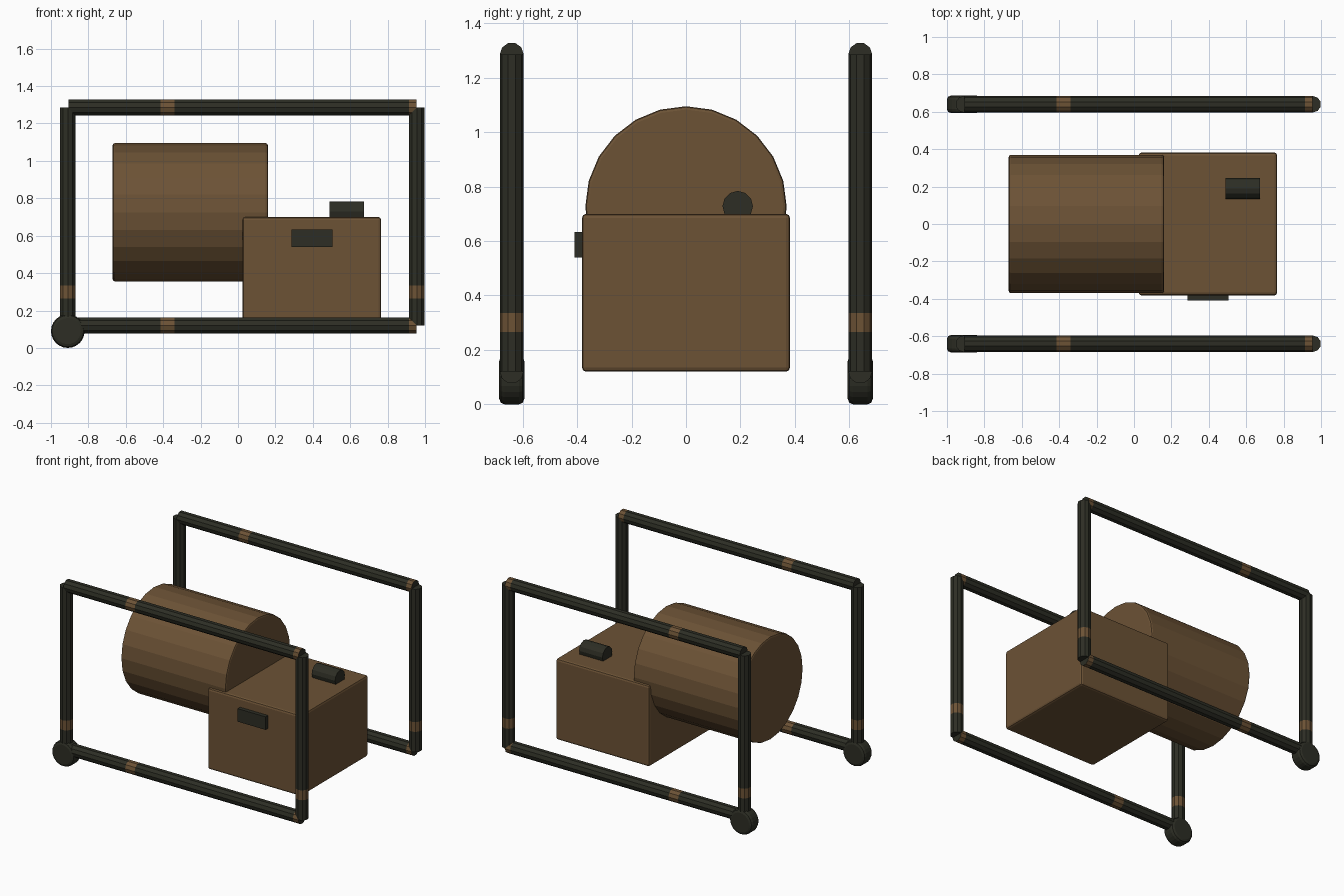
import bpy
import bmesh
import math
from mathutils import Matrix, Vector

if "Cube" in bpy.data.objects:
    bpy.data.objects.remove(bpy.data.objects["Cube"], do_unlink=True)


def make_material(name, colour):
    mat = bpy.data.materials.new(name)
    mat.use_nodes = True
    mat.diffuse_color = (*colour, 1)
    mat.node_tree.nodes["Principled BSDF"].inputs["Base Color"].default_value = (*colour, 1)
    return mat


brown = make_material("brown", (0.15, 0.085, 0.036))
dark = make_material("dark olive", (0.026, 0.027, 0.018))


def finish(name, bm, materials, bevel=0, segments=2):
    bmesh.ops.recalc_face_normals(bm, faces=bm.faces)
    mesh = bpy.data.meshes.new(name)
    bm.to_mesh(mesh)
    bm.free()
    for mat in materials:
        mesh.materials.append(mat)
    obj = bpy.data.objects.new(name, mesh)
    bpy.context.collection.objects.link(obj)
    if bevel:
        mod = obj.modifiers.new("Rounded edges", "BEVEL")
        mod.width = bevel
        mod.segments = segments
        mod.limit_method = "ANGLE"
        mod.angle_limit = math.radians(50)
    return obj


def box(name, low, high, mat, bevel=0):
    low, high = Vector(low), Vector(high)
    bm = bmesh.new()
    bmesh.ops.create_cube(bm, size=1)
    bmesh.ops.scale(bm, vec=high - low, verts=bm.verts)
    bmesh.ops.translate(bm, vec=(low + high) / 2, verts=bm.verts)
    return finish(name, bm, [mat], bevel)


def cylinder(name, centre, axis, radius, length, sides, mat, bevel=0):
    bm = bmesh.new()
    turn = Vector((0, 0, 1)).rotation_difference(Vector(axis)).to_matrix().to_4x4()
    bmesh.ops.create_cone(bm, cap_ends=True, segments=sides, radius1=radius,
                          radius2=radius, depth=length,
                          matrix=Matrix.Translation(centre) @ turn)
    return finish(name, bm, [mat], bevel)


def banded_tube(name, start, axis, stops, bands, radius=0.044, sides=10):
    """Faceted tube with a ring at each stop; listed segments are brown."""
    bm = bmesh.new()
    axis = Vector(axis)
    across = Vector((0, 1, 0))
    other = axis.cross(across)
    rings = []
    for stop in stops:
        ring = []
        for i in range(sides):
            a = math.tau * (i + 0.5) / sides + math.pi / 2
            offset = across * math.cos(a) + other * math.sin(a)
            ring.append(bm.verts.new(Vector(start) + axis * stop + offset * radius))
        rings.append(ring)
    for seg, (a, b) in enumerate(zip(rings, rings[1:])):
        for i in range(sides):
            j = (i + 1) % sides
            face = bm.faces.new((a[i], a[j], b[j], b[i]))
            face.material_index = int(seg in bands)
    bm.faces.new(rings[0])
    bm.faces.new(rings[-1])
    return finish(name, bm, [dark, brown])


# Main drum and engine case
cylinder("drum", (-0.255, 0, 0.725), (1, 0, 0), 0.37, 0.83, 24, brown, 0.012)
box("case", (0.025, -0.382, 0.12), (0.765, 0.382, 0.70), brown, 0.015)

# Small fittings on the case
box("front_panel", (0.285, -0.41, 0.54), (0.505, -0.37, 0.633), dark)
cylinder("top_grip", (0.582, 0.19, 0.728), (1, 0, 0), 0.056, 0.185, 12, dark)

# Side frames, one in front and one behind
for side, y in (("front", -0.64), ("back", 0.64)):
    for level, z in (("lower", 0.12), ("upper", 1.285)):
        banded_tube(f"{side}_{level}_rail", (0, y, z), (1, 0, 0),
                    (-0.905, -0.415, -0.34, 0.913, 0.955), (1, 3))
    for end, x in (("right", -0.91), ("left", 0.956)):
        banded_tube(f"{side}_{end}_post", (x, y, 0), (0, 0, 1),
                    (0.12, 0.265, 0.335, 1.285), (1,))
    cylinder(f"{side}_foot_wheel", (-0.91, y, 0.09), (0, 1, 0), 0.09, 0.092, 24, dark, 0.02)
